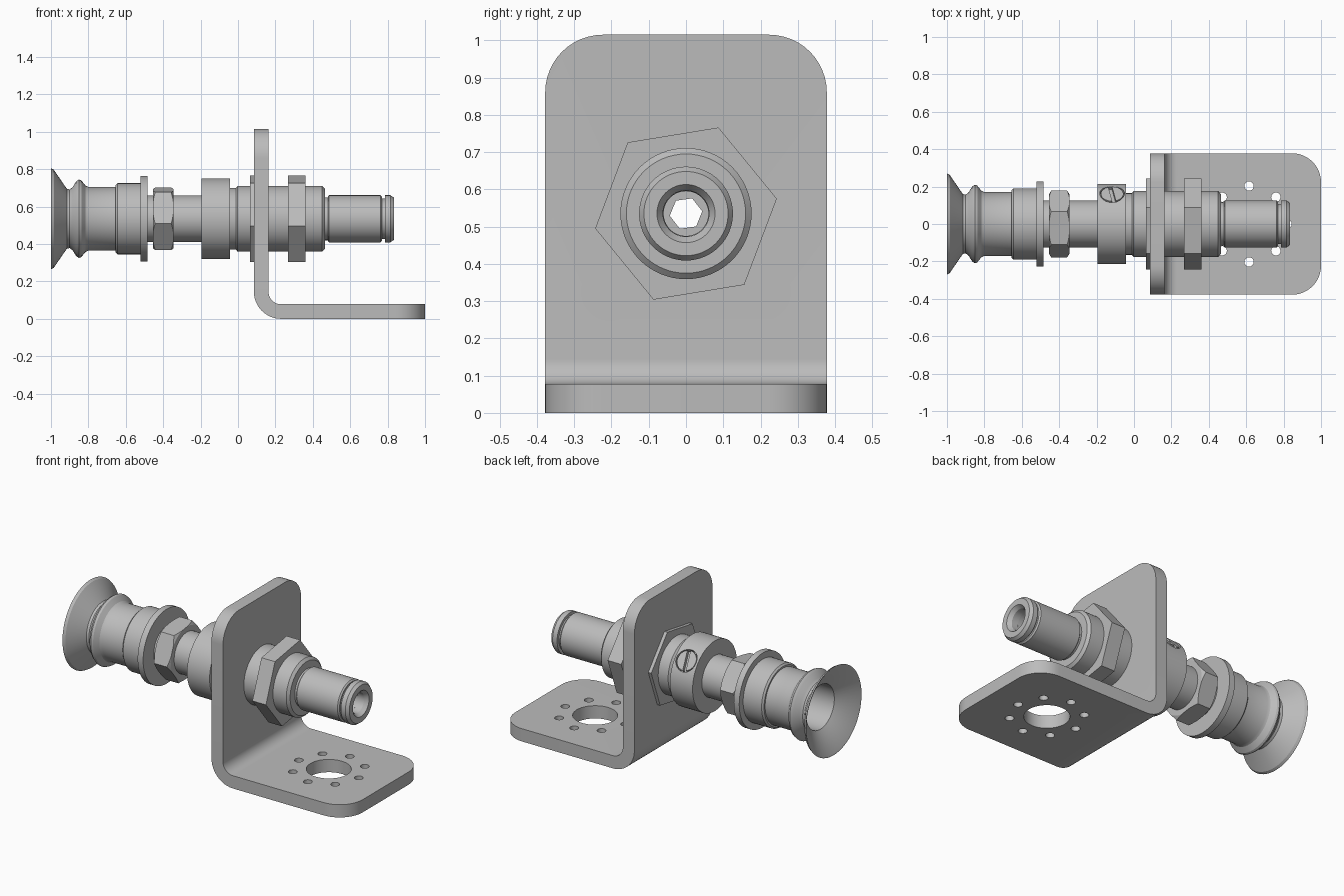
import bpy, bmesh
from math import sin, cos, pi, radians
from mathutils import Matrix, Vector

cube = bpy.data.objects.get("Cube")
if cube:
    bpy.data.objects.remove(cube, do_unlink=True)

AXIS_Z = 0.535
steel = bpy.data.materials.new("plain grey metal")
steel.use_nodes = True
GREY = (0.5, 0.5, 0.5, 1)
steel.diffuse_color = GREY
steel.node_tree.nodes["Principled BSDF"].inputs["Base Color"].default_value = GREY


def finish(name, bm):
    bmesh.ops.recalc_face_normals(bm, faces=bm.faces)
    mesh = bpy.data.meshes.new(name)
    bm.to_mesh(mesh)
    bm.free()
    mesh.materials.append(steel)
    obj = bpy.data.objects.new(name, mesh)
    bpy.context.collection.objects.link(obj)
    smooth(obj)
    return obj


def activate(obj):
    bpy.ops.object.select_all(action='DESELECT')
    obj.select_set(True)
    bpy.context.view_layer.objects.active = obj


def smooth(obj):
    activate(obj)
    bpy.ops.object.shade_smooth_by_angle(angle=radians(25))


def lathe(name, profile, n=64):
    """Revolve a closed (x, radius) profile about the long axis."""
    bm = bmesh.new()
    rings = [[bm.verts.new((x, r * cos(2 * pi * k / n), AXIS_Z + r * sin(2 * pi * k / n)))
              for k in range(n)] for x, r in profile]
    for a, b in zip(rings, rings[1:] + rings[:1]):
        for k in range(n):
            j = (k + 1) % n
            bm.faces.new((a[k], a[j], b[j], b[k]))
    return finish(name, bm)


def prism(name, center, direction, radius, length, n=48, turn=0):
    """Cylinder or hexagonal bar centred on a point, along a direction."""
    bm = bmesh.new()
    rot = Vector(direction).to_track_quat('Z', 'Y').to_matrix().to_4x4()
    mat = Matrix.Translation(center) @ rot @ Matrix.Rotation(turn, 4, 'Z')
    bmesh.ops.create_cone(bm, cap_ends=True, segments=n, radius1=radius,
                          radius2=radius, depth=length, matrix=mat)
    return finish(name, bm)


def hex_bar(name, x0, x1, radius, angle):
    """Hexagon along x with one corner at the given angle from +y."""
    bm = bmesh.new()
    ring = [bm.verts.new((x0, radius * cos(angle + k * pi / 3),
                          AXIS_Z + radius * sin(angle + k * pi / 3))) for k in range(6)]
    face = bm.faces.new(ring)
    new = bmesh.ops.extrude_face_region(bm, geom=[face])["geom"]
    bmesh.ops.translate(bm, vec=(x1 - x0, 0, 0),
                        verts=[v for v in new if isinstance(v, bmesh.types.BMVert)])
    return finish(name, bm)


def boolean(obj, tool, operation='DIFFERENCE'):
    mod = obj.modifiers.new("cut", 'BOOLEAN')
    mod.operation = operation
    mod.solver = 'EXACT'
    mod.object = tool
    activate(obj)
    bpy.ops.object.modifier_apply(modifier=mod.name)
    bpy.data.objects.remove(tool, do_unlink=True)
    smooth(obj)


# Bent bracket: side profile extruded across, outer corners rounded
X0, X1, TOP, T, HALF = 0.085, 1.0, 1.015, 0.078, 0.378


def bend(radius, steps=12):
    c = (X0 + 0.145, 0.145)
    return [(c[0] - radius * cos(a), c[1] - radius * sin(a))
            for a in (k * pi / 2 / steps for k in range(steps + 1))]


side = [(X0, TOP)] + bend(0.145) + [(X1, 0), (X1, T)] + bend(0.145 - T)[::-1] + [(X0 + T, TOP)]
bm = bmesh.new()
face = bm.faces.new([bm.verts.new((x, -HALF, z)) for x, z in side])
new = bmesh.ops.extrude_face_region(bm, geom=[face])["geom"]
bmesh.ops.translate(bm, vec=(0, 2 * HALF, 0),
                    verts=[v for v in new if isinstance(v, bmesh.types.BMVert)])
corners = [e for e in bm.edges
           if abs(e.verts[0].co.y - e.verts[1].co.y) < 1e-4
           and (all(v.co.z > TOP - 1e-4 for v in e.verts)
                or all(v.co.x > X1 - 1e-4 for v in e.verts))]
bmesh.ops.bevel(bm, geom=corners, offset=0.155, segments=12, profile=0.5, affect='EDGES')
bracket = finish("bracket", bm)

# Holes in the foot: one large, ring of eight small
HX = 0.615
boolean(bracket, prism("hole_cutter", (HX, 0, 0), (0, 0, 1), 0.125, 0.3))
for k in range(8):
    a = k * pi / 4
    boolean(bracket, prism("hole_cutter", (HX + 0.203 * cos(a), 0.203 * sin(a), 0),
                           (0, 0, 1), 0.025, 0.3, 24))
boolean(bracket, prism("mount_cutter", (X0 + T / 2, 0, AXIS_Z), (1, 0, 0), 0.17, 0.3))

# Suction cup with flared lip and hollow inside
lathe("suction_cup", [
    (-1.0, 0.27), (-0.985, 0.262), (-0.915, 0.16), (-0.9, 0.157), (-0.885, 0.168),
    (-0.865, 0.2), (-0.85, 0.21), (-0.838, 0.205), (-0.815, 0.177), (-0.8, 0.17),
    (-0.65, 0.17), (-0.65, 0.05), (-0.7, 0.05), (-0.7, 0.135), (-0.91, 0.135), (-0.998, 0.262)])

# Cup holder and its flange
lathe("cup_holder", [(-0.655, 0.05), (-0.655, 0.18), (-0.645, 0.19), (-0.52, 0.19), (-0.52, 0.05)])
lathe("holder_flange", [(-0.52, 0.05), (-0.52, 0.228), (-0.483, 0.228), (-0.483, 0.05)])

# Plunger rod and chamfered lock nut
lathe("plunger_rod", [(-0.483, 0.05), (-0.483, 0.125), (-0.19, 0.125), (-0.19, 0.05)])
lock_nut = hex_bar("lock_nut", -0.455, -0.345, 0.18, radians(8))
boolean(lock_nut, lathe("chamfer_tool", [
    (-0.455, 0.06), (-0.455, 0.158), (-0.437, 0.19), (-0.363, 0.19), (-0.345, 0.158),
    (-0.345, 0.06)]), 'INTERSECT')

# Collar with a recessed slotted screw
collar = lathe("collar", [(-0.195, 0.05), (-0.195, 0.215), (-0.042, 0.215), (-0.042, 0.05)])
tilt = radians(50)
out = Vector((0, sin(tilt), cos(tilt)))
base = Vector((-0.117, 0, AXIS_Z))
boolean(collar, prism("screw_cutter", base + out * 0.21, out, 0.066, 0.09))
screw = prism("collar_screw", base + out * 0.18, out, 0.06, 0.06)
bm = bmesh.new()
slot = Matrix.Translation(base + out * 0.21) @ out.to_track_quat('Z', 'Y').to_matrix().to_4x4()
slot = slot @ Matrix.Rotation(radians(10), 4, 'Z') @ Matrix.Diagonal((0.02, 0.2, 0.04, 1))
bmesh.ops.create_cube(bm, size=1, matrix=slot)
boolean(screw, finish("slot_cutter", bm))

# Main barrel through the bracket, with its nuts
lathe("barrel", [
    (-0.042, 0.06), (-0.042, 0.165), (-0.012, 0.165), (-0.002, 0.176), (0.45, 0.176),
    (0.465, 0.16), (0.465, 0.06)])
for name, x0, x1 in (("thin_nut", 0.065, 0.085), ("main_nut", 0.268, 0.36)):
    nut = hex_bar(name, x0, x1, 0.247, radians(9.3))
    boolean(nut, prism("bore_cutter", (x0, 0, AXIS_Z), (1, 0, 0), 0.165, 0.5))

# Hose fitting with release ring and hexagonal passage
lathe("hose_fitting", [
    (0.46, 0.06), (0.46, 0.115), (0.48, 0.115), (0.48, 0.12), (0.486, 0.126), (0.762, 0.126),
    (0.77, 0.118), (0.77, 0.06)])
lathe("release_ring", [
    (0.765, 0.06), (0.765, 0.108), (0.785, 0.108), (0.785, 0.126), (0.815, 0.126),
    (0.833, 0.113), (0.833, 0.078), (0.81, 0.062)])
socket = prism("hex_socket", (0.5, 0, AXIS_Z), (1, 0, 0), 0.062, 0.1)
boolean(socket, hex_bar("hex_cutter", 0.4, 0.6, 0.044, radians(8)))
